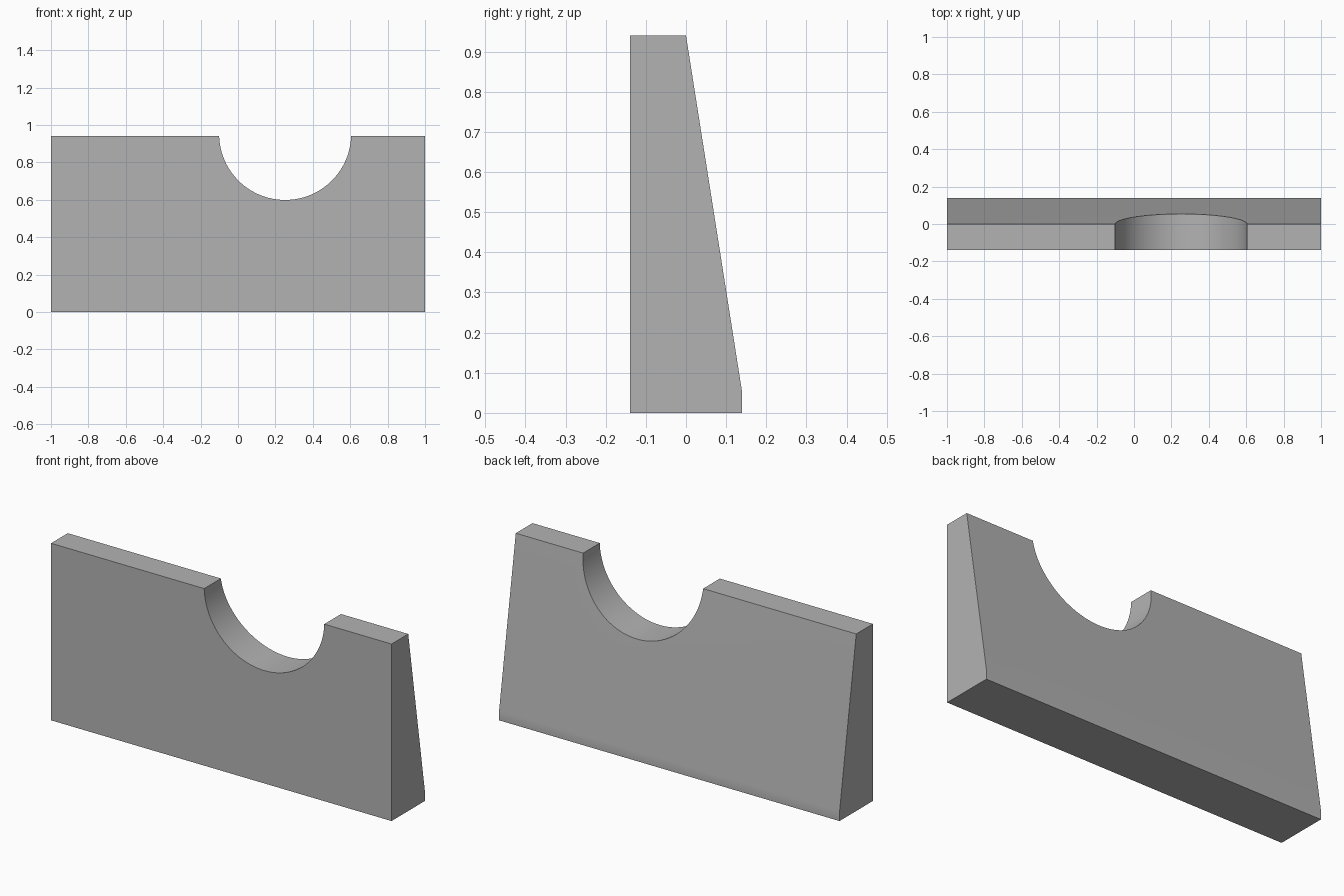
import bpy
import bmesh
from math import radians

cube = bpy.data.objects.get("Cube")
if cube:
    bpy.data.objects.remove(cube, do_unlink=True)

# Plain grey material
grey = bpy.data.materials.new("grey")
grey.use_nodes = True
colour = (0.45, 0.45, 0.45, 1)
grey.diffuse_color = colour
grey.node_tree.nodes["Principled BSDF"].inputs["Base Color"].default_value = colour

# Tapered slab: side profile (y, z) extruded along x
profile = [(-0.14, 0), (0.14, 0), (0.14, 0.05), (0, 0.94), (-0.14, 0.94)]
bm = bmesh.new()
face = bm.faces.new([bm.verts.new((-1, y, z)) for y, z in profile])
extruded = bmesh.ops.extrude_face_region(bm, geom=[face])["geom"]
bmesh.ops.translate(bm, vec=(2, 0, 0),
                    verts=[v for v in extruded if isinstance(v, bmesh.types.BMVert)])
bmesh.ops.recalc_face_normals(bm, faces=bm.faces)
mesh = bpy.data.meshes.new("notched_slab")
bm.to_mesh(mesh)
bm.free()
mesh.materials.append(grey)
slab = bpy.data.objects.new("notched_slab", mesh)
bpy.context.collection.objects.link(slab)

# Round notch cut through the top edge, front to back
bpy.ops.mesh.primitive_cylinder_add(vertices=128, radius=0.353, depth=1,
                                    location=(0.252, 0, 0.952),
                                    rotation=(radians(90), 0, 0))
cutter = bpy.context.object
cutter.name = "notch_cutter"
cutter.hide_render = True
cutter.data.materials.append(grey)

bpy.ops.object.select_all(action="DESELECT")
slab.select_set(True)
bpy.context.view_layer.objects.active = slab
cut = slab.modifiers.new("notch", "BOOLEAN")
cut.operation = "DIFFERENCE"
cut.solver = "EXACT"
cut.object = cutter
bpy.ops.object.modifier_apply(modifier=cut.name)
bpy.data.objects.remove(cutter, do_unlink=True)

# Smooth notch and foot edge, crisp outer edges
bpy.ops.object.shade_smooth_by_angle(angle=radians(30))
normals = slab.modifiers.new("flat_large_faces", "WEIGHTED_NORMAL")
normals.keep_sharp = True
